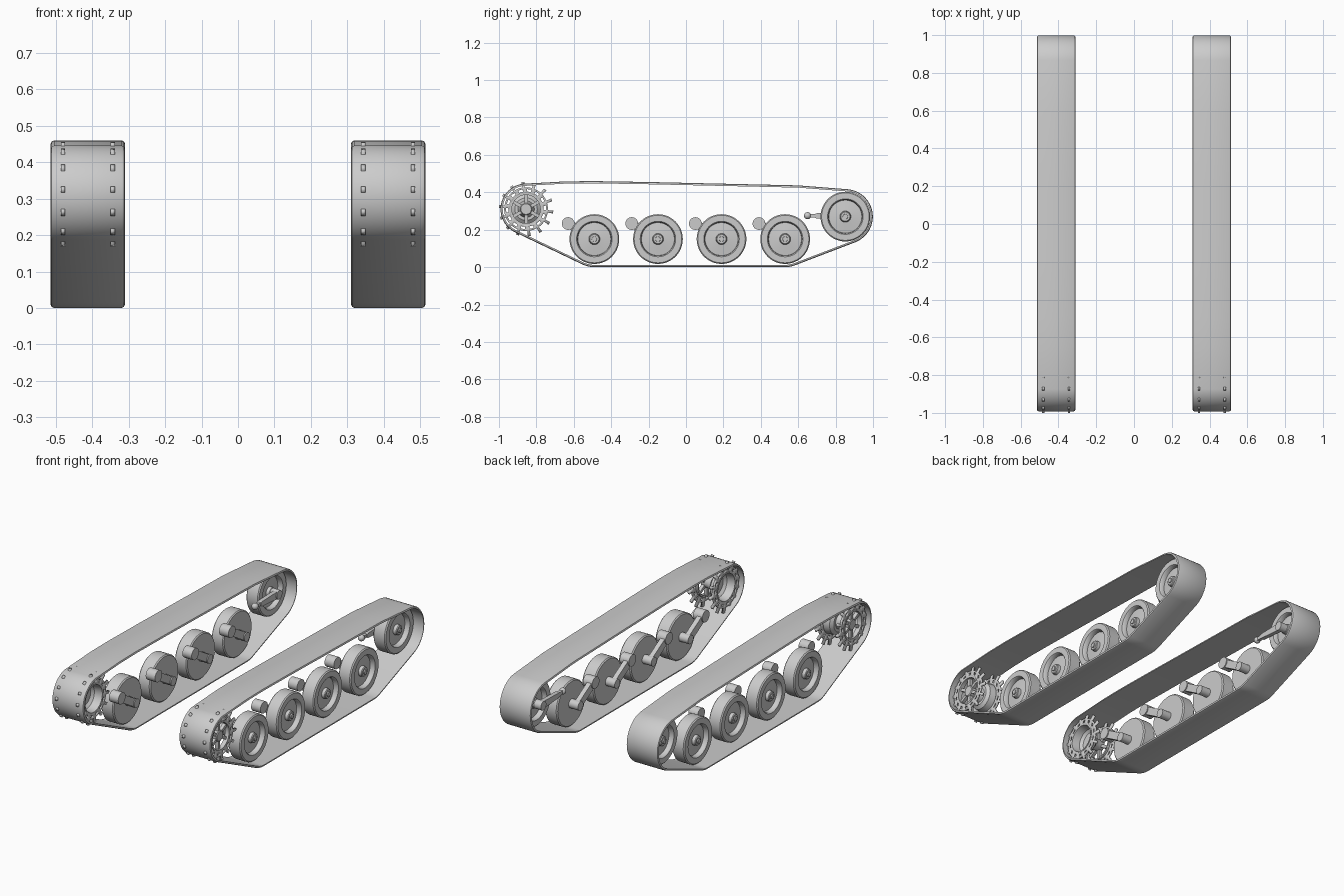
import bpy, bmesh
from math import sin, cos, pi, radians
from mathutils import Vector

cube = bpy.data.objects.get("Cube")
if cube:
    bpy.data.objects.remove(cube)

steel = bpy.data.materials.new("light_grey_steel")
steel.use_nodes = True
GREY = (0.6, 0.6, 0.6, 1)
steel.diffuse_color = GREY
steel.node_tree.nodes["Principled BSDF"].inputs["Base Color"].default_value = GREY

TRACK_X = 0.412
SPROCKET = (-0.855, 0.31)
IDLER = (0.852, 0.27)
WHEEL_R = 0.133
WHEEL_Z = 0.15
WHEEL_Y = [-0.49 + 0.34 * i for i in range(4)]


def finish(name, bm, thickness=0, angle=35):
    """Turn a left-side part into an object mirrored to the right side."""
    bmesh.ops.remove_doubles(bm, verts=bm.verts, dist=1e-5)
    bmesh.ops.recalc_face_normals(bm, faces=bm.faces)
    for f in bm.faces:
        f.smooth = True
    mesh = bpy.data.meshes.new(name)
    bm.to_mesh(mesh)
    bm.free()
    mesh.set_sharp_from_angle(angle=radians(angle))
    mesh.materials.append(steel)
    ob = bpy.data.objects.new(name, mesh)
    bpy.context.collection.objects.link(ob)
    if thickness:
        mod = ob.modifiers.new("thickness", 'SOLIDIFY')
        mod.thickness = thickness
        mod.offset = 0
    ob.modifiers.new("both_sides", 'MIRROR').use_mirror_merge = False
    return ob


def lathe(name, profile, centre, steps=48):
    """Spin an (x offset, radius) profile around a sideways axle."""
    bm = bmesh.new()
    y, z = centre
    verts = [bm.verts.new((TRACK_X + x, y + r, z)) for x, r in profile]
    edges = [bm.edges.new(pair) for pair in zip(verts, verts[1:])]
    bmesh.ops.spin(bm, geom=verts + edges, cent=(0, y, z), axis=(1, 0, 0),
                   angle=2 * pi, steps=steps, use_merge=True)
    return finish(name, bm)


def rod(name, a, ra, b, rb, x0, x1):
    """Flat link with rounded ends around two sideways pins."""
    bm = bmesh.new()
    for (y, z), r in ((a, ra), (b, rb)):
        for i in range(24):
            t = 2 * pi * i / 24
            for x in (x0, x1):
                bm.verts.new((TRACK_X + x, y + r * cos(t), z + r * sin(t)))
    out = bmesh.ops.convex_hull(bm, input=bm.verts)
    inside = {v for v in out["geom_interior"] if isinstance(v, bmesh.types.BMVert)}
    bmesh.ops.delete(bm, geom=list(inside), context='VERTS')
    bmesh.ops.dissolve_limit(bm, angle_limit=0.01, verts=bm.verts, edges=bm.edges)
    return finish(name, bm)


def arc(centre, r, start, end, n):
    for i in range(n + 1):
        t = radians(start + (end - start) * i / n)
        yield Vector((centre[0] + r * cos(t), centre[1] + r * sin(t)))


# Track band: a bevelled strip swept around the running gear
path = list(arc(SPROCKET, 0.137, 98, 244.5, 20))
path += arc((WHEEL_Y[0], WHEEL_Z), 0.15, 244.5, 270, 6)
path += arc((WHEEL_Y[3], WHEEL_Z), 0.15, 270, 291, 6)
path += arc(IDLER, 0.147, 291, 444, 22)
path += [Vector(p) for p in ((0.6, 0.437), (0.2, 0.446), (-0.2, 0.455),
                             (-0.5, 0.46), (-0.65, 0.458))]
half = [(0.102, 0.012), (0.102, 0.009), (0.099, 0.003), (0.092, 0)]
section = half + [(-x, d) for x, d in reversed(half)]
bm = bmesh.new()
rings = []
for i, p in enumerate(path):
    t = (path[(i + 1) % len(path)] - path[i - 1]).normalized()
    inward = Vector((-t.y, t.x))
    ring = []
    for x, d in section:
        q = p + inward * d
        ring.append(bm.verts.new((TRACK_X + x, q.x, q.y)))
    rings.append(ring)
for i, ring in enumerate(rings):
    prev = rings[i - 1]
    for j in range(len(section)):
        bm.faces.new((prev[j - 1], prev[j], ring[j], ring[j - 1]))
finish("track_band", bm)

# Road wheels: dished outside, flat inside, with swing arms to the pivots
dish = [(0.04, 0.127), (0.04, 0.095), (0.034, 0.09), (0.012, 0.088),
        (0.018, 0.03), (0.036, 0.028), (0.04, 0.024), (0.04, 0.014),
        (0.046, 0.013), (0.046, 0)]
tyre = [(-0.04, 0.127), (-0.034, WHEEL_R), (0.034, WHEEL_R)]
for i, y in enumerate(WHEEL_Y, 1):
    hub, pivot = (y, WHEEL_Z), (y - 0.14, WHEEL_Z + 0.083)
    lathe(f"road_wheel_{i}", [(-0.04, 0)] + tyre + dish, hub)
    lathe(f"wheel_axle_{i}", [(-0.1, 0), (-0.1, 0.026), (-0.038, 0.026), (-0.038, 0)], hub, 24)
    lathe(f"arm_pivot_{i}", [(-0.1, 0), (-0.1, 0.034), (-0.04, 0.034), (-0.04, 0)], pivot, 24)
    rod(f"swing_arm_{i}", hub, 0.022, pivot, 0.022, -0.094, -0.066)

# Idler wheel: dished on both faces, with a tensioner arm
back = [(-x, r) for x, r in reversed(dish)]
lathe("idler_wheel", back + tyre + dish, IDLER)
anchor = (0.65, 0.275)
rod("tensioner_arm", IDLER, 0.022, (0.70, 0.274), 0.014, -0.08, -0.055)
rod("tensioner_rod", (0.71, 0.274), 0.01, anchor, 0.01, -0.077, -0.058)
lathe("idler_axle", [(-0.085, 0), (-0.085, 0.026), (-0.04, 0.026), (-0.04, 0)], IDLER, 24)
lathe("tensioner_end", [(-0.067 - 0.019 * cos(pi * i / 10), 0.019 * sin(pi * i / 10))
                        for i in range(11)], anchor, 20)

# Drive sprocket: two slotted toothed rings
radii = [0.083, 0.094, 0.107, 0.117, 0.146]
TEETH = 14
for name, x in (("outer_tooth_ring", 0.068), ("inner_tooth_ring", -0.068)):
    bm = bmesh.new()

    def ring_point(r, j):
        t = radians(174) + 2 * pi * (j - 0.5) / (4 * TEETH)
        return bm.verts.new((TRACK_X + x, SPROCKET[0] + r * cos(t), SPROCKET[1] + r * sin(t)))

    for j in range(4 * TEETH):
        for k, (r0, r1) in enumerate(zip(radii, radii[1:])):
            slot = k == 1 and j % 4 in (1, 2)
            gap = k == 3 and j % 4 != 0
            if not slot and not gap:
                bm.faces.new([ring_point(r0, j), ring_point(r1, j),
                              ring_point(r1, j + 1), ring_point(r0, j + 1)])
    finish(name, bm, thickness=0.012)

# Drive drum: bowl open to the inside, a rim, a hub and six spokes outside
lathe("drive_bowl", [(-0.01, 0), (-0.01, 0.06), (-0.025, 0.078), (-0.076, 0.086),
                     (-0.076, 0.078), (-0.03, 0.07), (-0.016, 0.055), (-0.016, 0)], SPROCKET)
lathe("drive_rim", [(0.05, 0.076), (0.05, 0.086), (0.076, 0.086), (0.076, 0.076),
                    (0.05, 0.076)], SPROCKET)
lathe("drive_hub", [(-0.012, 0), (-0.012, 0.045), (0.03, 0.032), (0.066, 0.032),
                    (0.07, 0.028), (0.07, 0)], SPROCKET, 32)
for i in range(6):
    t = radians(30 + 60 * i)
    end = (SPROCKET[0] + 0.078 * cos(t), SPROCKET[1] + 0.078 * sin(t))
    rod(f"drive_spoke_{i + 1}", SPROCKET, 0.009, end, 0.009, 0.045, 0.065)
